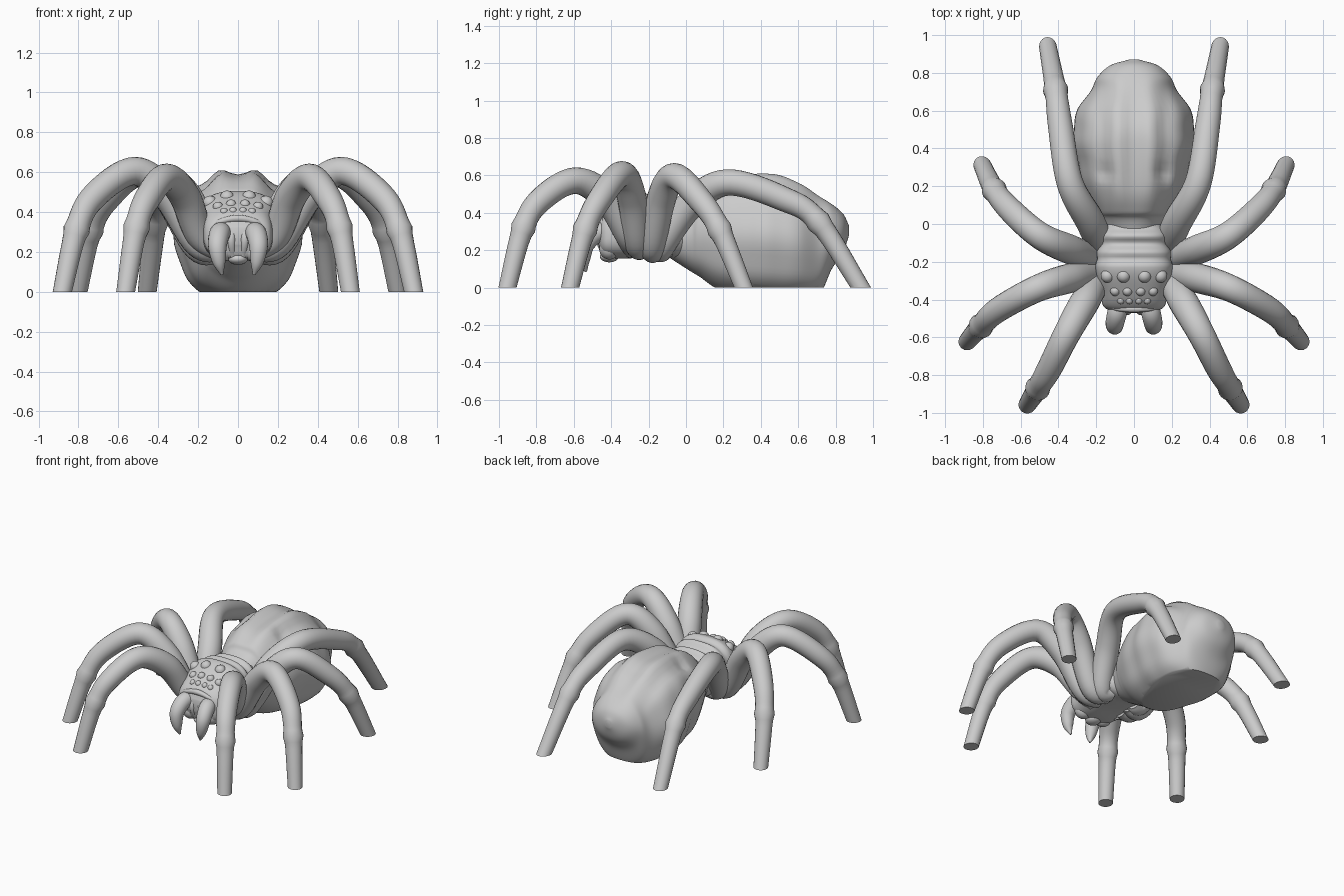
import bpy, bmesh
from math import sin, cos, pi, exp
from mathutils import Vector

if "Cube" in bpy.data.objects:
    bpy.data.objects.remove(bpy.data.objects["Cube"])


def catmull(pts, steps):
    """Smooth list of vectors running through the control points."""
    P = [Vector(p) for p in pts]
    P = [P[0] * 2 - P[1]] + P + [P[-1] * 2 - P[-2]]
    out = []
    for i in range(1, len(P) - 2):
        a, b, c, d = P[i - 1:i + 3]
        for s in range(steps):
            t = s / steps
            out.append(0.5 * (2 * b + (c - a) * t + (2 * a - 5 * b + 4 * c - d) * t * t
                              + (3 * b - a - 3 * c + d) * t ** 3))
    return out + [P[-2]]


def skin(name, rings):
    """Closed smooth surface through rings of points, trimmed flat at the ground."""
    bm = bmesh.new()
    R = [[bm.verts.new(p) for p in ring] for ring in rings]
    n = len(R[0])
    for a, b in zip(R, R[1:]):
        for i in range(n):
            j = (i + 1) % n
            bm.faces.new((a[i], a[j], b[j], b[i]))
    bm.faces.new(R[0])
    bm.faces.new(R[-1])
    if min(v.co.z for v in bm.verts) < 0:
        res = bmesh.ops.bisect_plane(bm, geom=bm.verts[:] + bm.edges[:] + bm.faces[:],
                                     plane_co=(0, 0, 0), plane_no=(0, 0, -1), clear_outer=True)
        edges = [e for e in res['geom_cut'] if isinstance(e, bmesh.types.BMEdge)]
        bmesh.ops.holes_fill(bm, edges=edges, sides=0)
    bmesh.ops.recalc_face_normals(bm, faces=bm.faces[:])
    me = bpy.data.meshes.new(name)
    bm.to_mesh(me)
    bm.free()
    ob = bpy.data.objects.new(name, me)
    bpy.context.collection.objects.link(ob)
    bpy.ops.object.select_all(action='DESELECT')
    ob.select_set(True)
    bpy.context.view_layer.objects.active = ob
    bpy.ops.object.shade_smooth_by_angle(angle=0.9)


def tube(name, pts, radii, side=1, knee=None, steps=8, n=20):
    """Tapered tube through points, with an optional swollen knee."""
    C = catmull([(p[0] * side, p[1], p[2], r) for p, r in zip(pts, radii)], steps)
    pos = [c.xyz for c in C]
    rings, u, prev = [], None, None
    for i, c in enumerate(C):
        t = (pos[min(i + 1, len(C) - 1)] - pos[max(i - 1, 0)]).normalized()
        u = t.orthogonal().normalized() if u is None else prev.rotation_difference(t) @ u
        prev = t
        v = t.cross(u)
        r = c.w
        if knee:
            gap = (pos[i] - Vector((knee[0] * side, knee[1], knee[2]))).length
            r += 0.01 * exp(-(gap / 0.03) ** 2)
        rings.append([pos[i] + r * (u * cos(2 * pi * k / n) + v * sin(2 * pi * k / n))
                      for k in range(n)])
    skin(name, rings)


def sgnpow(v, e):
    return (abs(v) ** e) * (1 if v >= 0 else -1)


def loft(name, stations, power, deform, n=64, steps=8):
    """Body of superellipse sections; stations are (y, half width, bottom, top)."""
    rings = []
    for y, w, zb, zt in catmull(stations, steps):
        ring = []
        for k in range(n):
            a = 2 * pi * k / n
            p = Vector((w * sgnpow(cos(a), 2 / power), y,
                        (zb + zt) / 2 + (zt - zb) / 2 * sgnpow(sin(a), 2 / power)))
            ring.append(deform(p, a))
        rings.append(ring)
    skin(name, rings)


def ball(name, loc, scale):
    bpy.ops.mesh.primitive_uv_sphere_add(segments=20, ring_count=12, location=loc)
    ob = bpy.context.object
    ob.name = name
    ob.scale = scale
    bpy.ops.object.shade_smooth()


# Abdomen: fat sac with two back ridges, creased flanks and a flat base
def wrinkle(p, a):
    fade = max(0, sin(pi * min(1, max(0, (p.y + 0.05) / 0.9))))
    if sin(a) > 0:
        x = abs(p.x)
        p.z += fade * 0.018 * (exp(-((x - 0.09) / 0.04) ** 2) - exp(-(x / 0.05) ** 2)
                               - 0.8 * exp(-((x - 0.17) / 0.03) ** 2))
        p.z -= 0.03 * exp(-((x - 0.15) ** 2 + (p.y - 0.27) ** 2) / 0.0012)
    p.x *= 1 + fade * (0.02 * cos(8 * a) + 0.015 * sin(p.y * 34))
    return p


loft("abdomen", [(-.12, .12, .18, .40), (.02, .17, .09, .47), (.07, .20, .06, .525),
                 (.2, .26, -.02, .585), (.45, .315, -.06, .605), (.6, .295, -.06, .56),
                 (.71, .225, -.04, .495), (.78, .19, .10, .45), (.84, .125, .19, .395),
                 (.872, .02, .28, .33)], 2.1, wrinkle)


# Head and thorax, with collar rings behind the eyes
def collar(p, a):
    if p.y > -0.21:
        p.x *= 1 + 0.03 * sin(p.y * 75)
        p.z += 0.014 * sin(p.y * 75) * max(0, sin(a))
    return p


head = [(-.472, .08, .24, .32), (-.44, .158, .17, .385), (-.36, .178, .155, .445),
        (-.23, .205, .16, .505), (-.12, .185, .16, .475), (-.03, .17, .16, .46),
        (.02, .12, .2, .42)]
loft("thorax", head, 2.7, collar)


def head_top(x, y):
    _, w, zb, zt = min(catmull(head, 12), key=lambda s: abs(s[0] - y))
    return (zb + zt) / 2 + (zt - zb) / 2 * (1 - (abs(x) / w) ** 2.7) ** (1 / 2.7)


# Leg centre lines: hip, thigh, crest, shin, knee, foot
front = [(.19, -.31, .28), (.265, -.42, .475), (.36, -.59, .572),
         (.45, -.77, .475), (.51, -.87, .32), (.57, -.965, -.04)]
second = [(.2, -.26, .24), (.35, -.29, .48), (.52, -.345, .606),
          (.72, -.455, .48), (.81, -.54, .31), (.89, -.63, -.04)]
third = [(.2, -.18, .22), (.35, -.13, .48), (.5, -.06, .595),
         (.65, .07, .475), (.74, .18, .31), (.81, .325, -.04)]
back = [(.16, -.13, .22), (.235, .02, .44), (.34, .22, .562),
        (.39, .52, .475), (.415, .71, .35), (.46, .96, -.04)]
leg_radii = (.05, .07, .078, .071, .066, .057, .046)

for side, tag in ((1, "right"), (-1, "left")):
    for name, pts in (("front", front), ("second", second), ("third", third), ("back", back)):
        root = (.08, pts[0][1] + .02, .2)
        tube(f"{tag}_{name}_leg", [root] + pts, leg_radii, side, knee=pts[4])
    # Curved fang with its jaw base
    tube(f"{tag}_fang", [(.075, -.41, .30), (.092, -.48, .29), (.103, -.535, .23),
                         (.095, -.545, .15), (.08, -.535, .085)],
         (.05, .052, .047, .033, .006), side)
    ball(f"{tag}_jaw", (.08 * side, -.41, .21), (.06, .055, .06))
    # Inner mouth ridge
    tube(f"{tag}_mouth_ridge", [(.03, -.43, .34), (.034, -.46, .26), (.025, -.43, .17)],
         (.02, .022, .015), side)
    # Eyes: a large back row and two smaller rows in front
    for row, (y, r, xs) in enumerate([(-.275, .036, (.055, .14)), (-.355, .026, (.035, .10)),
                                      (-.405, .02, (.025, .07))]):
        for i, x in enumerate(xs):
            ball(f"{tag}_eye_{row + 1}_{i + 1}", (x * side, y, head_top(x, y) - r * 0.5), (r, r, r))

# Brow ridge across the face and lower lip
brow = [(.05 * i, -.45 + .0013 * i * i * i * i / 3, .368 - .0055 * i * i) for i in range(-3, 4)]
tube("brow_ridge", brow, [.018 - .002 * abs(i) for i in range(-3, 4)])
ball("lower_lip", (0, -.41, .165), (.05, .05, .03))
